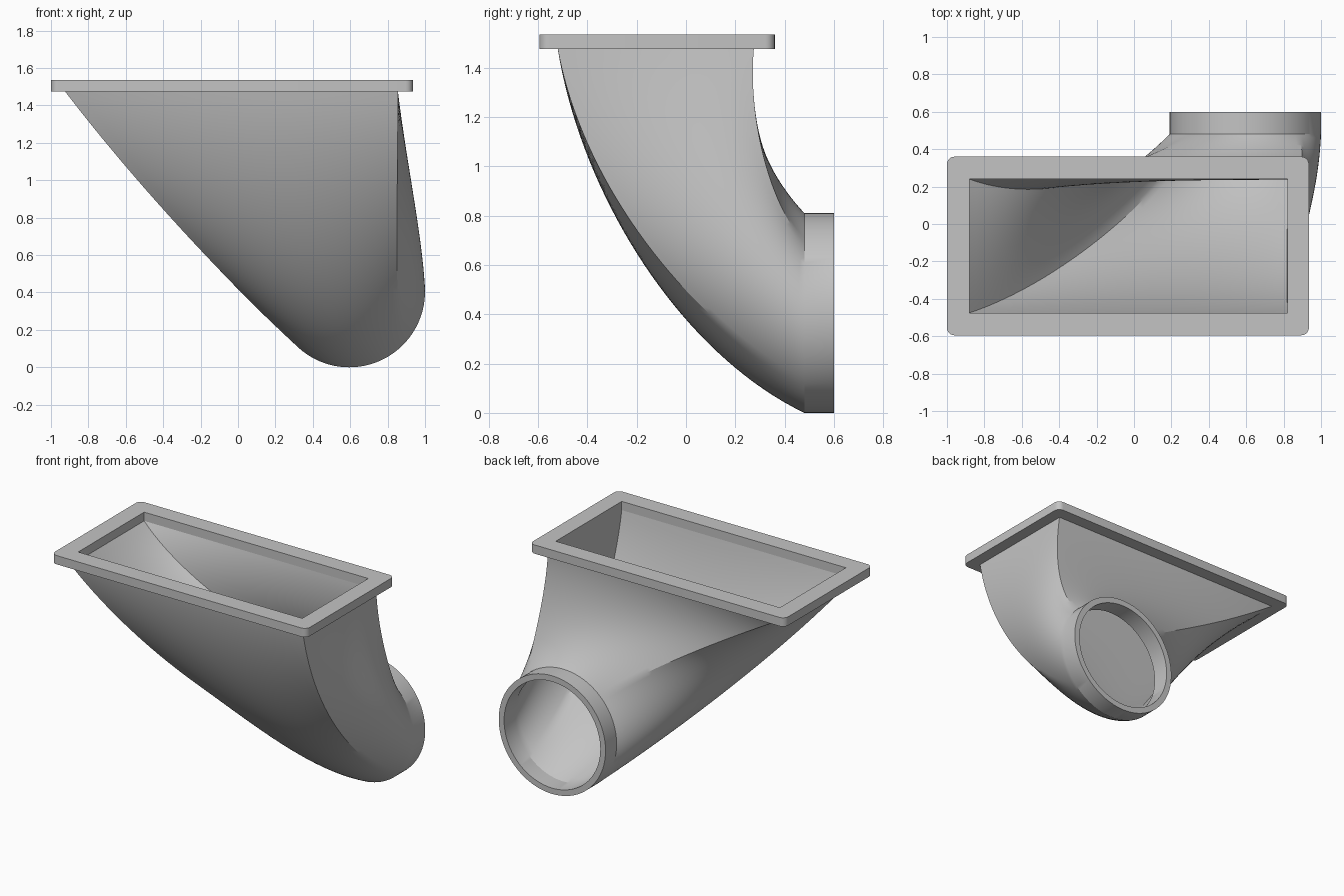
import bpy, bmesh, math
from mathutils import Vector

if "Cube" in bpy.data.objects:
    bpy.data.objects.remove(bpy.data.objects["Cube"])

grey = bpy.data.materials.new("light_grey")
grey.use_nodes = True
grey.diffuse_color = (0.55, 0.55, 0.55, 1)
grey.node_tree.nodes["Principled BSDF"].inputs["Base Color"].default_value = grey.diffuse_color

SIDE_STEPS = 24
LOFT_STEPS = 36
FLANGE_LOW, FLANGE_TOP = 1.475, 1.535
TUBE_START, TUBE_END = 0.48, 0.6
TUBE_X, TUBE_Z, RADIUS, WALL = 0.595, 0.405, 0.405, 0.04

# Curve handles (leaving the mouth, arriving at the tube), front left corner
# first, then anticlockwise: corner, side middle, corner, ...
HANDLES = [
    ((.455, .15, -.595), (-.24, -.38, .22)),
    ((.22, .1, -.6), (-.15, -.5, .24)),
    ((0, .11, -.595), (-.05, -.42, .22)),
    ((.045, .04, -.44), (-.015, -.32, .2)),
    ((.025, -.025, -.275), (.04, -.14, .15)),
    ((.2, -.06, -.28), (-.1, -.14, .15)),
    ((.455, -.17, -.275), (-.24, -.14, .21)),
    ((.455, 0, -.44), (-.28, -.28, .2)),
]


def finish(bm, name):
    bmesh.ops.recalc_face_normals(bm, faces=bm.faces[:])
    mesh = bpy.data.meshes.new(name)
    bm.to_mesh(mesh)
    bm.free()
    obj = bpy.data.objects.new(name, mesh)
    bpy.context.collection.objects.link(obj)
    mesh.materials.append(grey)
    return obj


def smooth(obj):
    bpy.ops.object.select_all(action='DESELECT')
    obj.select_set(True)
    bpy.context.view_layer.objects.active = obj
    bpy.ops.object.shade_smooth_by_angle(angle=math.radians(25))


def handle(side, f, end):
    """Quadratic blend through a side's corner, middle and next corner."""
    a, b, c = (Vector(HANDLES[(side * 2 + i) % 8][end]) for i in range(3))
    return a * (1 - f) * (1 - 2 * f) + b * 4 * f * (1 - f) + c * f * (2 * f - 1)


def circle_ring(radius, y):
    count = 4 * SIDE_STEPS
    angles = [math.radians(225) + math.tau * i / count for i in range(count)]
    return [Vector((TUBE_X + radius * math.cos(a), y, TUBE_Z + radius * math.sin(a)))
            for a in angles]


def loft_rings(x0, x1, y0, y1, radius):
    """Rings blending a rectangular mouth into the round tube."""
    corners = [Vector(c + (FLANGE_LOW,)) for c in ((x0, y0), (x1, y0), (x1, y1), (x0, y1))]
    ends = circle_ring(radius, TUBE_START)
    rings = []
    for step in range(LOFT_STEPS + 1):
        t = step / LOFT_STEPS
        s = 1 - t
        ring = []
        for i, end in enumerate(ends):
            side, f = i // SIDE_STEPS, (i % SIDE_STEPS) / SIDE_STEPS
            start = corners[side].lerp(corners[(side + 1) % 4], f)
            p1, p2 = start + handle(side, f, 0), end + handle(side, f, 1)
            ring.append(start * s**3 + p1 * 3 * s * s * t + p2 * 3 * s * t * t + end * t**3)
        rings.append(ring)
    return rings


# Duct shell: outer skin, round tube lip, then inner skin back to the mouth
outer = loft_rings(-.925, .855, -.52, .275, RADIUS)
inner = loft_rings(-.88, .82, -.475, .24, RADIUS - WALL)
rings = outer + [circle_ring(RADIUS, TUBE_END), circle_ring(RADIUS - WALL, TUBE_END)] + inner[::-1]
bm = bmesh.new()
loops = [[bm.verts.new(p) for p in ring] for ring in rings]
for a, b in zip(loops, loops[1:] + loops[:1]):
    for i in range(len(a)):
        j = (i + 1) % len(a)
        bm.faces.new((a[i], a[j], b[j], b[i]))
smooth(finish(bm, "duct"))


def box(name, x0, x1, y0, y1, z0, z1, rounding=0):
    bm = bmesh.new()
    bmesh.ops.create_cube(bm, size=1)
    for v in bm.verts:
        v.co = ((x0 + x1) / 2 + v.co.x * (x1 - x0),
                (y0 + y1) / 2 + v.co.y * (y1 - y0),
                (z0 + z1) / 2 + v.co.z * (z1 - z0))
    if rounding:
        uprights = [e for e in bm.edges if abs(e.verts[0].co.z - e.verts[1].co.z) > 0.01]
        bmesh.ops.bevel(bm, geom=uprights, offset=rounding, segments=6,
                        profile=0.5, affect='EDGES')
    return finish(bm, name)


# Mounting flange with rounded corners and a rectangular opening
flange = box("mouth_flange", -1, .935, -.595, .36, FLANGE_LOW, FLANGE_TOP, 0.04)
cutter = box("opening_cutter", -.88, .82, -.475, .24, 1.3, 1.7)
cutter.hide_render = True
cut = flange.modifiers.new("opening", 'BOOLEAN')
cut.operation = 'DIFFERENCE'
cut.solver = 'EXACT'
cut.object = cutter
bpy.context.view_layer.update()
graph = bpy.context.evaluated_depsgraph_get()
flange_mesh = bpy.data.meshes.new_from_object(flange.evaluated_get(graph))
flange.modifiers.clear()
flange.data = flange_mesh
bpy.data.objects.remove(cutter)
smooth(flange)
